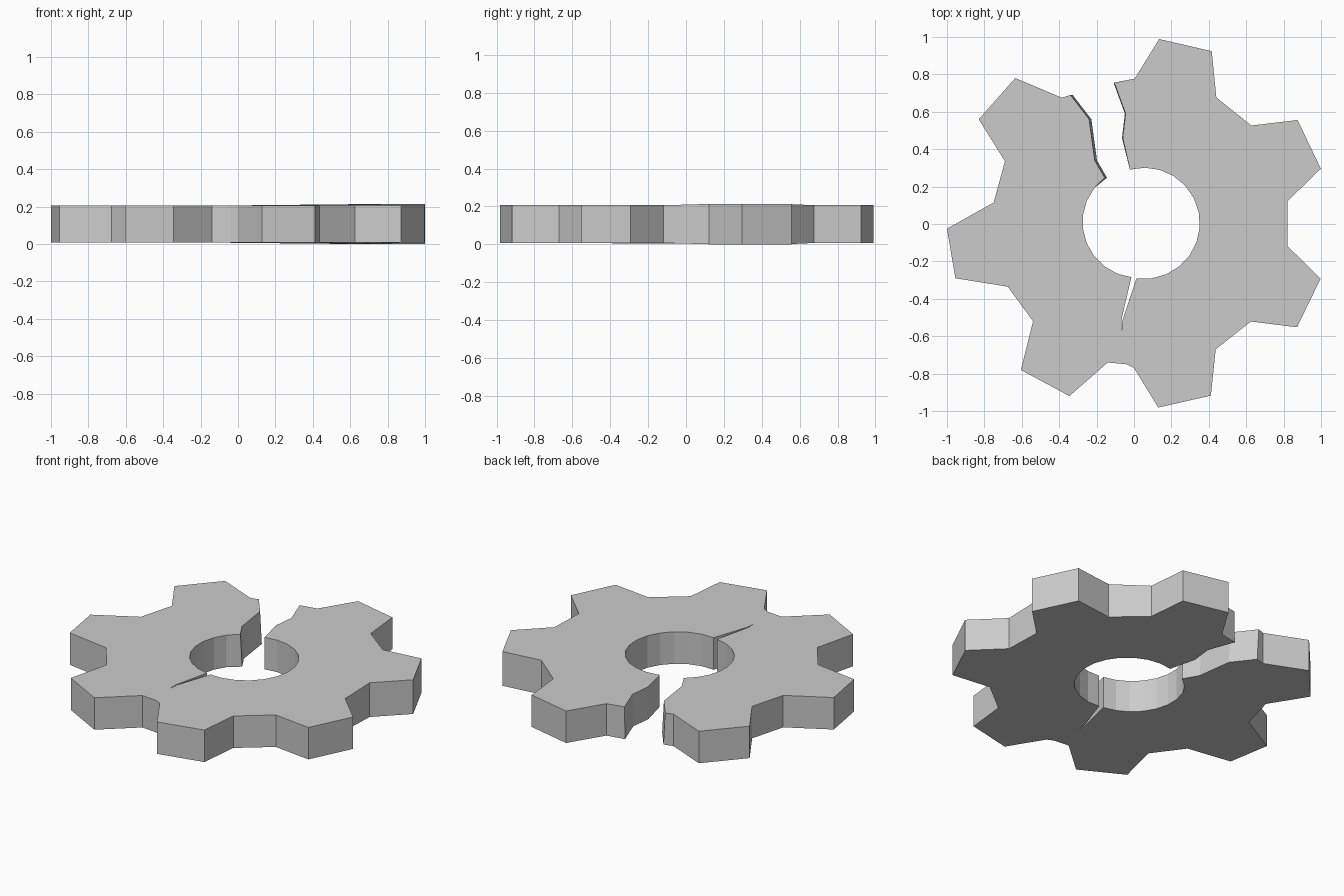
import bpy, bmesh
from math import sin, cos, radians

if "Cube" in bpy.data.objects:
    bpy.data.objects.remove(bpy.data.objects["Cube"])


def polar(cx, cy, r, deg):
    return (cx + r * cos(radians(deg)), cy + r * sin(radians(deg)))


def arc(cx, cy, r, a0, a1, n):
    return [polar(cx, cy, r, a0 + (a1 - a0) * i / n) for i in range(n + 1)]


# Intact right half: four regular teeth, seven to the full circle
CX, CY = 0.055, 0.004
teeth = []
for k in range(4):
    mid = 77 - k * 360 / 7
    for off, r in ((16.8, 0.775), (8.4, 0.988), (-8.4, 0.988), (-16.8, 0.775)):
        teeth.append(polar(CX, CY, r, mid + off))

# Bent left half: three teeth pushed out of true by the break
bent = [(-0.14, -0.74), (-0.345, -0.92), (-0.605, -0.78), (-0.54, -0.52),
        (-0.675, -0.335), (-0.955, -0.29), (-1.0, -0.025), (-0.75, 0.115),
        (-0.69, 0.335), (-0.83, 0.56), (-0.635, 0.78), (-0.385, 0.675)]

# Both sides of the open break, the hairline crack and the bore
break_left = [(-0.34, 0.69), (-0.24, 0.56), (-0.21, 0.34)]
break_right = [(-0.06, 0.46), (-0.045, 0.59), (-0.105, 0.755)]
bore_left = arc(0.022, 0.01, 0.297, 127, 263, 9)
crack = [(-0.068, -0.515), (-0.066, -0.575), (-0.062, -0.515)]
bore_right = arc(CX, CY, 0.297, -98, 105, 13)

outline = teeth + [(-0.04, -0.75)] + bent + break_left + bore_left + crack + bore_right + break_right

# The upper right tooth is a little thicker than the rest
thick = {4, 5, 6, 7}
bm = bmesh.new()
top, bottom = [], []
for i, (x, y) in enumerate(outline):
    extra = 0.007 if i in thick else 0
    # break walls lean slightly so the gap is narrower underneath
    lean = 0.012 if (x, y) in break_left or (x, y) == bore_left[0] else 0
    lean = -0.004 if (x, y) in break_right else lean
    top.append(bm.verts.new((x, y, 0.206 + extra)))
    bottom.append(bm.verts.new((x + lean, y, 0.007 - extra)))

bm.faces.new(top)
bm.faces.new(bottom[::-1])
for i in range(len(top)):
    j = (i + 1) % len(top)
    bm.faces.new((top[j], top[i], bottom[i], bottom[j]))
bmesh.ops.recalc_face_normals(bm, faces=bm.faces)

mesh = bpy.data.meshes.new("broken_gear")
bm.to_mesh(mesh)
bm.free()
bpy.context.collection.objects.link(bpy.data.objects.new("broken_gear", mesh))
